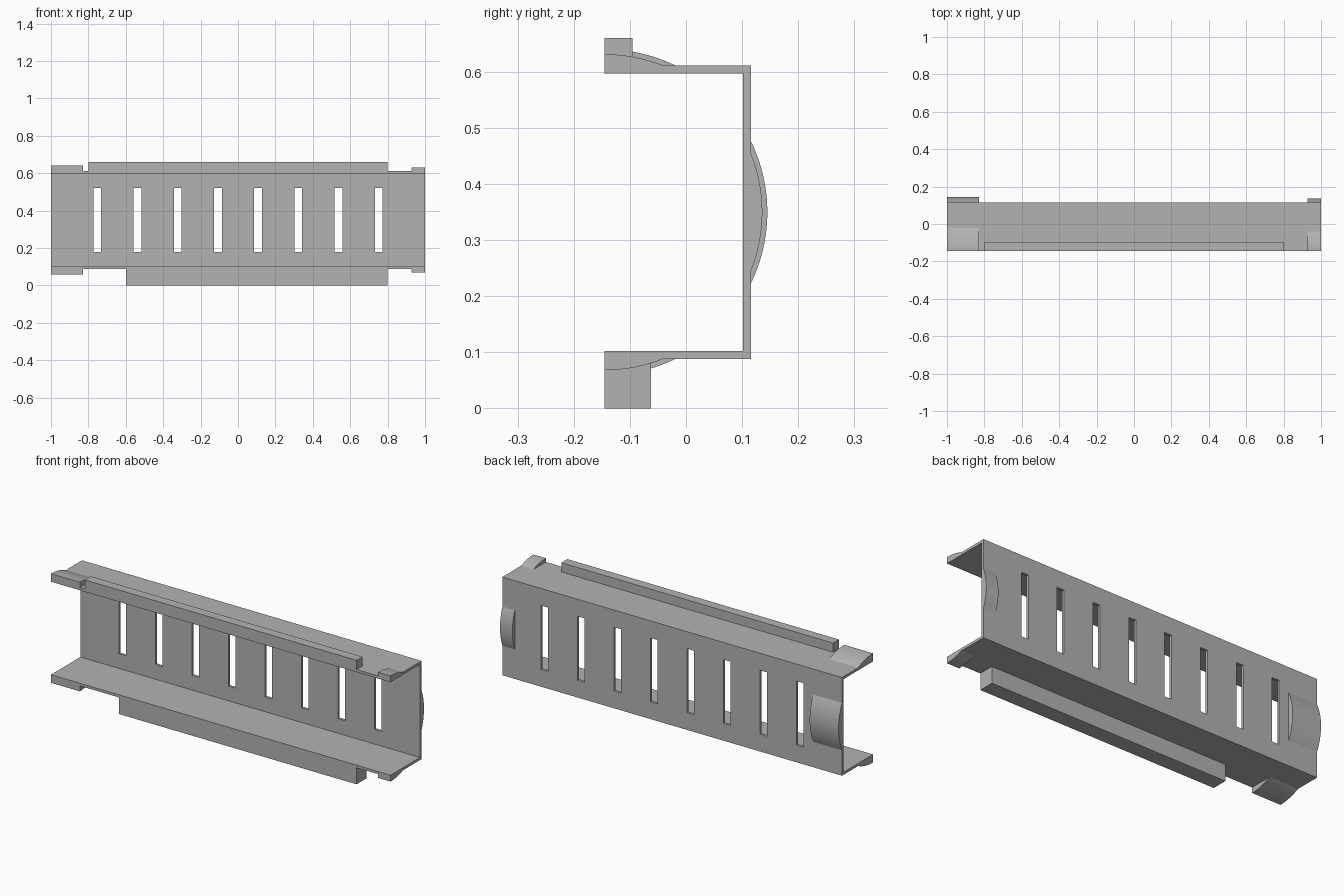
import bpy
import bmesh
import math

cube = bpy.data.objects.get("Cube")
if cube:
    bpy.data.objects.remove(cube, do_unlink=True)

grey = bpy.data.materials.new("plain grey")
grey.use_nodes = True
COLOUR = (0.45, 0.45, 0.45, 1.0)
grey.diffuse_color = COLOUR
grey.node_tree.nodes["Principled BSDF"].inputs["Base Color"].default_value = COLOUR

FRONT, BACK = -0.145, 0.116     # depth of the channel
LOW, HIGH = 0.088, 0.611        # outer heights of the channel
MIDDLE = (LOW + HIGH) / 2
SHEET = 0.014


def finish(bm, name):
    mesh = bpy.data.meshes.new(name)
    bm.to_mesh(mesh)
    bm.free()
    mesh.materials.append(grey)
    obj = bpy.data.objects.new(name, mesh)
    bpy.context.collection.objects.link(obj)
    return obj


def prism(name, profile, x0, x1):
    """Extrude a (y, z) profile along x."""
    bm = bmesh.new()
    face = bm.faces.new([bm.verts.new((x0, y, z)) for y, z in profile])
    extruded = bmesh.ops.extrude_face_region(bm, geom=[face])["geom"]
    moved = [g for g in extruded if isinstance(g, bmesh.types.BMVert)]
    bmesh.ops.translate(bm, verts=moved, vec=(x1 - x0, 0, 0))
    bmesh.ops.recalc_face_normals(bm, faces=bm.faces)
    return finish(bm, name)


def bar(name, x0, x1, y0, y1, z0, z1):
    return prism(name, [(y0, z0), (y1, z0), (y1, z1), (y0, z1)], x0, x1)


def arc(half, rise, start, steps):
    """Shallow circular arc as (offset along chord, height)."""
    radius = (half * half + rise * rise) / (2 * rise)
    sweep = math.asin(half / radius)
    points = []
    for i in range(steps + 1):
        a = sweep * (start + (1 - start) * i / steps)
        points.append((radius * math.sin(a), radius * math.cos(a) - radius + rise))
    return points


# Channel sheet with a row of slots left open in the back wall
slots = 8
cuts = [-1.0]
for i in range(slots):
    centre = (i - (slots - 1) / 2) * 0.215
    cuts += [centre - 0.021, centre + 0.021]
cuts.append(1.0)
path = [(FRONT, LOW), (BACK, LOW), (BACK, 0.18), (BACK, 0.52), (BACK, HIGH), (FRONT, HIGH)]
bm = bmesh.new()
grid = [[bm.verts.new((x, y, z)) for y, z in path] for x in cuts]
for i in range(len(cuts) - 1):
    for j in range(len(path) - 1):
        if j == 2 and i % 2 == 1:
            continue
        bm.faces.new((grid[i][j], grid[i][j + 1], grid[i + 1][j + 1], grid[i + 1][j]))
channel = finish(bm, "slotted_channel")
solid = channel.modifiers.new("thickness", "SOLIDIFY")
solid.thickness = SHEET
solid.offset = -1
solid.use_even_offset = True

# Long lips along the front edges of the flanges
bar("upper_lip", -0.8, 0.8, FRONT, -0.095, HIGH, 0.66)
bar("lower_lip", -0.6, 0.8, FRONT, -0.062, 0.0, LOW)

# Curved pads at both ends: wide and tall on the right, narrow and flat on the left
pads = []
for side, x0, x1, half, rise in (("right", -1.0, -0.83, 0.126, 0.029),
                                 ("left", 0.927, 1.0, 0.104, 0.02)):
    full = arc(half, rise, -1, 32)
    pads.append(prism(side + "_back_pad", [(BACK + h, MIDDLE + u) for u, h in full], x0, x1))
    for label, level, sign in (("upper", HIGH, 1), ("lower", LOW, -1)):
        profile = [(FRONT, level)] + [(FRONT + u, level + sign * h)
                                      for u, h in arc(half, rise, 0, 16)]
        pads.append(prism(f"{side}_{label}_pad", profile, x0, x1))

bpy.ops.object.select_all(action="DESELECT")
for pad in pads:
    pad.select_set(True)
bpy.context.view_layer.objects.active = pads[0]
bpy.ops.object.shade_smooth_by_angle(angle=math.radians(8))
